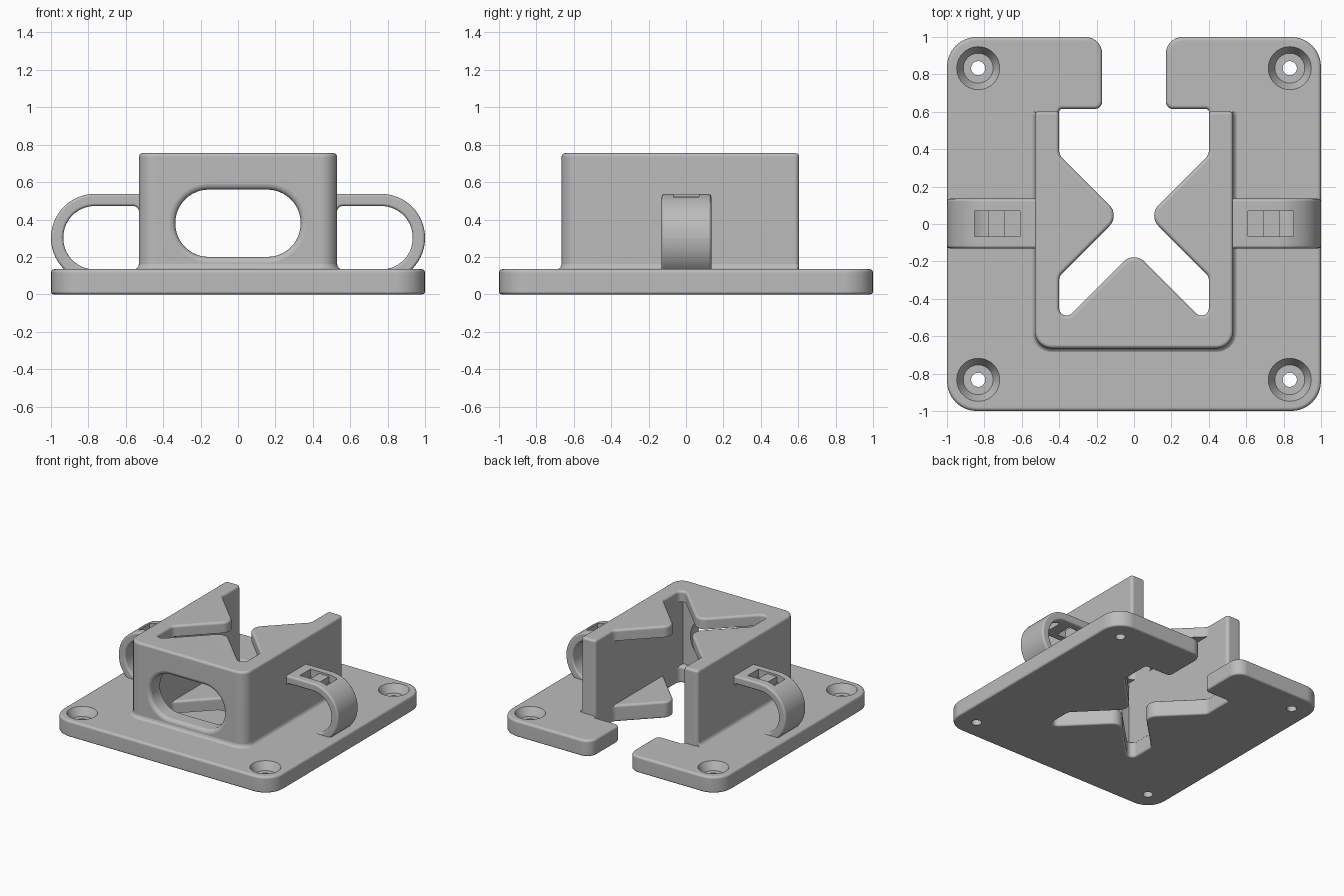
import bpy, bmesh, math
from mathutils import Vector

cube = bpy.data.objects.get("Cube")
if cube:
    bpy.data.objects.remove(cube, do_unlink=True)

grey = bpy.data.materials.new("plain_grey")
grey.use_nodes = True
grey.diffuse_color = (0.5, 0.5, 0.5, 1)
grey.node_tree.nodes["Principled BSDF"].inputs["Base Color"].default_value = (0.5, 0.5, 0.5, 1)


def rounded(corners, steps=8):
    """Closed outline from (x, y, radius) corners, each rounded by an arc."""
    pts = []
    for i, (x, y, r) in enumerate(corners):
        p = Vector((x, y))
        if r == 0:
            pts.append(p)
            continue
        a = (Vector(corners[i - 1][:2]) - p).normalized()
        b = (Vector(corners[(i + 1) % len(corners)][:2]) - p).normalized()
        half = a.angle(b) / 2
        centre = p + (a + b).normalized() * r / math.sin(half)
        start = p + a * r / math.tan(half) - centre
        end = p + b * r / math.tan(half) - centre
        turn = start.angle_signed(end)
        for k in range(steps + 1):
            t = -turn * k / steps
            c, s = math.cos(t), math.sin(t)
            pts.append(centre + Vector((start.x * c - start.y * s, start.x * s + start.y * c)))
    return pts


def inset(pts, d):
    """Move an outline inwards by d along its mitred normals."""
    area = sum(pts[i - 1].cross(pts[i]) for i in range(len(pts)))
    side = 1 if area > 0 else -1
    out = []
    for i, p in enumerate(pts):
        e1 = (p - pts[i - 1]).normalized()
        e2 = (pts[(i + 1) % len(pts)] - p).normalized()
        n1, n2 = Vector((-e1.y, e1.x)), Vector((-e2.y, e2.x))
        out.append(p + (n1 + n2) * (side * d / (1 + n1.dot(n2))))
    return out


def solid(name, pts, layers, along_y=False):
    """Stack copies of an outline at (inset, height) layers and skin them."""
    bm = bmesh.new()
    rings = []
    for d, h in layers:
        rings.append([bm.verts.new((p.x, h, p.y) if along_y else (p.x, p.y, h))
                      for p in inset(pts, d)])
    n = len(pts)
    for low, high in zip(rings, rings[1:]):
        for i in range(n):
            j = (i + 1) % n
            bm.faces.new((low[i], low[j], high[j], high[i]))
    bm.faces.new(rings[0])
    bm.faces.new(rings[-1])
    bmesh.ops.recalc_face_normals(bm, faces=bm.faces)
    mesh = bpy.data.meshes.new(name)
    bm.to_mesh(mesh)
    bm.free()
    mesh.materials.append(grey)
    obj = bpy.data.objects.new(name, mesh)
    bpy.context.collection.objects.link(obj)
    return obj


def soft_layers(z0, z1, r0, r1, steps=4):
    """Layers with rounded rims of radius r0 below and r1 above."""
    arc = [math.pi / 2 * k / steps for k in range(steps + 1)]
    low = [(r0 * (1 - math.sin(a)), z0 + r0 * (1 - math.cos(a))) for a in arc] if r0 else [(0, z0)]
    high = [(r1 * (1 - math.cos(a)), z1 - r1 * (1 - math.sin(a))) for a in arc] if r1 else [(0, z1)]
    return low + high


def box(name, x0, x1, y0, y1, z0, z1):
    return solid(name, rounded([(x0, y0, 0), (x1, y0, 0), (x1, y1, 0), (x0, y1, 0)]),
                 [(0, z0), (0, z1)])


def activate(obj):
    bpy.ops.object.select_all(action='DESELECT')
    obj.select_set(True)
    bpy.context.view_layer.objects.active = obj


def cut(obj, cutter):
    cutter.hide_render = True
    mod = obj.modifiers.new("cut", 'BOOLEAN')
    mod.operation, mod.solver, mod.object = 'DIFFERENCE', 'EXACT', cutter
    activate(obj)
    bpy.ops.object.modifier_apply(modifier=mod.name)
    bpy.data.objects.remove(cutter, do_unlink=True)


def finish(obj):
    activate(obj)
    bpy.ops.object.shade_smooth_by_angle(angle=math.radians(35))
    mod = obj.modifiers.new("clean_shading", 'WEIGHTED_NORMAL')
    mod.keep_sharp = True


def mirrored(half):
    """Complete a right-half chain of corners with its left half."""
    return half + [(-x, y, r) for x, y, r in reversed(half) if x != 0]


PLATE, TOP = 0.135, 0.755
star = [(0.4, 0.37, 0.05), (0.075, 0.045, 0.08), (0.4, -0.28, 0.05),
        (0.4, -0.545, 0.039), (0, -0.145, 0.08)]

# Base plate with a back slot and star-shaped opening
outer = [(-1, 1, 0.16), (-1, -1, 0.16), (1, -1, 0.16), (1, 1, 0.16)]
slot = [(0.17, 1, 0.09), (0.17, 0.615, 0.04), (0.4, 0.615, 0.015)]
opening = mirrored(slot + star)
plate = solid("base_plate", rounded(outer + opening), soft_layers(0, PLATE, 0.015, 0.02))

# Countersunk screw holes
ring = [Vector((math.cos(a), math.sin(a))) * 0.115
        for a in (math.tau * k / 40 for k in range(40))]
for sx in (-1, 1):
    for sy in (-1, 1):
        spot = Vector((sx * 0.833, sy * 0.833))
        cut(plate, solid("screw_cutter", [p + spot for p in ring],
                         [(0.077, -0.1), (0.077, 0.07), (0.035, 0.07), (0, PLATE), (0, 0.2)]))
finish(plate)

# U-shaped housing, with a star-cut top flange over a hollow
shell = [(-0.53, 0.605, 0.025), (-0.53, -0.665, 0.09), (0.53, -0.665, 0.09), (0.53, 0.605, 0.025)]
inner = mirrored([(0.4, 0.605, 0.025)] + star)
housing = solid("housing", rounded(shell + inner), soft_layers(0.12, TOP, 0, 0.02))
cut(housing, box("hollow_cutter", -0.4, 0.4, -0.535, 0.7, 0.05, 0.665))

# Oval window with a flared front rim
oval = rounded([(-0.335, 0.2, 0.179), (0.335, 0.2, 0.179), (0.335, 0.56, 0.179),
                (-0.335, 0.56, 0.179)], 12)
flare = [(-0.03 * (1 - math.sin(a)), -0.665 + 0.03 * (1 - math.cos(a)))
         for a in (math.pi / 8 * k for k in range(5))]
cut(housing, solid("window_cutter", oval, [(-0.03, -0.7)] + flare + [(0, -0.45)], True))
finish(housing)

# Concave fillet around the foot of the housing
foot = rounded(shell)
fillet = [(-0.03 * (1 - math.sin(a)), PLATE - 0.002 + 0.03 * (1 - math.cos(a)))
          for a in (math.pi / 8 * k for k in range(5))]
collar = solid("foot_fillet", foot, fillet)
cut(collar, box("inside_cutter", -0.47, 0.47, -0.6, 0.7, 0, 0.5))
cut(collar, box("back_cutter", -0.7, 0.7, 0.6, 0.8, 0, 0.5))
finish(collar)

# Curved side loops with two strap slots each
band = rounded([(0.5, 0.537, 0), (1, 0.537, 0.235), (1, 0.067, 0.234), (0.7, 0.067, 0),
                (0.7, 0.133, 0), (0.934, 0.133, 0.168), (0.934, 0.472, 0.168),
                (0.53, 0.472, 0.03), (0.53, 0.42, 0), (0.5, 0.42, 0)], 14)
for side, sx in (("left", 1), ("right", -1)):
    pts = [Vector((p.x * sx, p.y)) for p in band]
    loop = solid(side + "_strap_loop", pts, soft_layers(-0.13, 0.135, 0.015, 0.015), True)
    for x0, x1, z0 in ((0.61, 0.69, 0.4), (0.78, 0.853, 0.4), (0.685, 0.785, 0.522)):
        lo, hi = sorted((x0 * sx, x1 * sx))
        cut(loop, box("slot_cutter", lo, hi, -0.067, 0.07, z0, 0.6))
    finish(loop)
